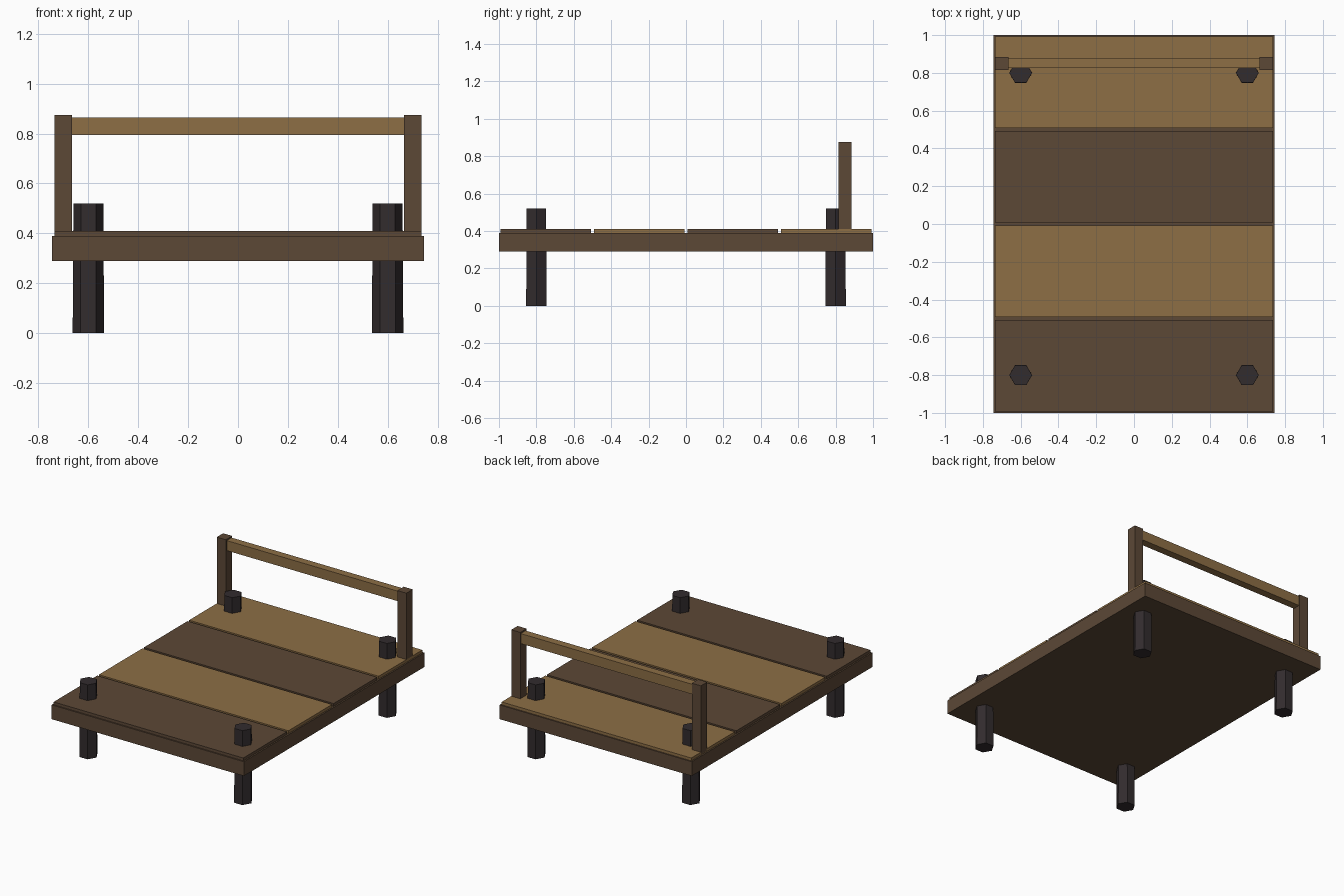
import bpy

cube = bpy.data.objects.get("Cube")
if cube:
    bpy.data.objects.remove(cube, do_unlink=True)


def material(name, rgb):
    mat = bpy.data.materials.new(name)
    mat.use_nodes = True
    colour = (*rgb, 1.0)
    mat.diffuse_color = colour
    mat.node_tree.nodes["Principled BSDF"].inputs["Base Color"].default_value = colour
    return mat


dark_wood = material("dark_wood", (0.107, 0.065, 0.037))
light_wood = material("light_wood", (0.266, 0.156, 0.06))
charcoal = material("charcoal", (0.032, 0.025, 0.027))


def box(name, centre, size, mat):
    bpy.ops.mesh.primitive_cube_add(size=1, location=centre)
    obj = bpy.context.object
    obj.name = name
    obj.scale = size
    bpy.ops.object.transform_apply(location=False, rotation=False, scale=True)
    obj.data.materials.append(mat)
    return obj


def leg(name, x, y, height):
    # Slightly tapered hexagonal leg with corners along x
    bpy.ops.mesh.primitive_cone_add(
        vertices=6, radius1=0.063, radius2=0.06, depth=height,
        location=(x, y, height / 2), rotation=(0, 0, 1.5708))
    obj = bpy.context.object
    obj.name = name
    obj.data.materials.append(charcoal)
    return obj


# Base slab
box("base_frame", (0, 0, 0.34), (1.49, 2.0, 0.1), dark_wood)

# Planks in alternating wood
for i in range(4):
    box(f"plank_{i + 1}", (0, -0.75 + 0.5 * i, 0.398), (1.47, 0.483, 0.024),
        light_wood if i % 2 else dark_wood)

# Legs and headboard posts, on both sides
for side, sx in (("left", 1), ("right", -1)):
    for end, y in (("front", -0.8), ("back", 0.8)):
        leg(f"{end}_{side}_leg", sx * 0.6, y, 0.52)
    box(f"{side}_headboard_post", (sx * 0.7, 0.85, 0.635), (0.07, 0.07, 0.48), dark_wood)

# Headboard rail
box("headboard_rail", (0, 0.853, 0.83), (1.34, 0.054, 0.07), light_wood)
